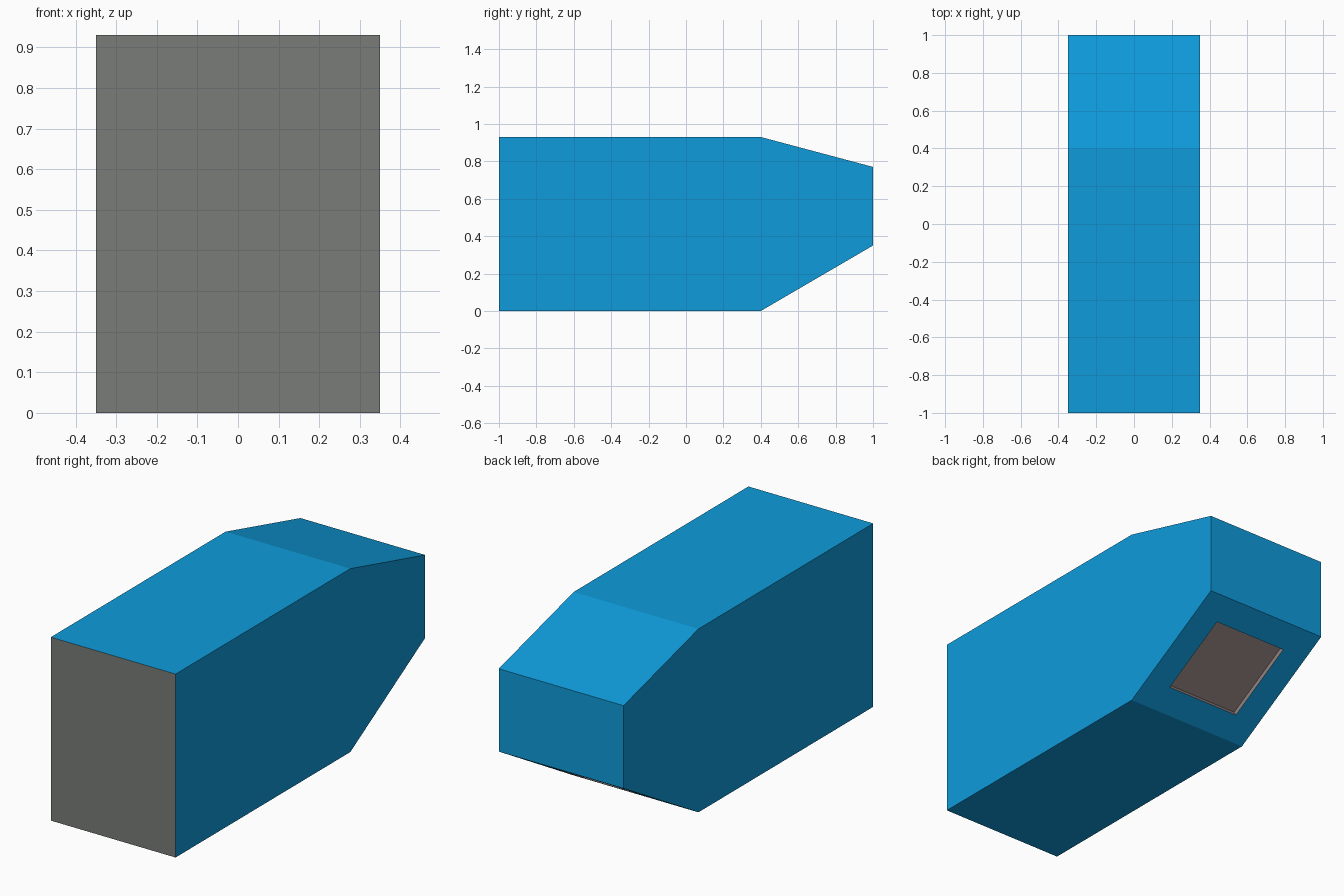
import bpy
import bmesh
from mathutils import Vector

cube = bpy.data.objects.get("Cube")
if cube:
    bpy.data.objects.remove(cube, do_unlink=True)


def make_material(name, colour):
    mat = bpy.data.materials.new(name)
    mat.use_nodes = True
    mat.diffuse_color = (*colour, 1)
    mat.node_tree.nodes["Principled BSDF"].inputs["Base Color"].default_value = (*colour, 1)
    return mat


materials = [
    make_material("bright blue", (0.0044, 0.33, 0.71)),
    make_material("mid grey", (0.19, 0.20, 0.185)),
    make_material("warm grey", (0.29, 0.225, 0.215)),
]
BLUE, GREY, WARM = range(3)

HALF_WIDTH = 0.35
PANEL_MARGIN = 0.14
PANEL_DEPTH = 0.025

# Side profile (y, z), extruded across the width
profile = [(-1, 0), (0.4, 0), (1, 0.35), (1, 0.77), (0.4, 0.93), (-1, 0.93)]
bm = bmesh.new()
side = bm.faces.new([bm.verts.new((-HALF_WIDTH, y, z)) for y, z in profile])
extruded = bmesh.ops.extrude_face_region(bm, geom=[side])
moved = [v for v in extruded["geom"] if isinstance(v, bmesh.types.BMVert)]
bmesh.ops.translate(bm, vec=(2 * HALF_WIDTH, 0, 0), verts=moved)
bmesh.ops.recalc_face_normals(bm, faces=bm.faces)
bm.normal_update()

# Grey front face
for face in bm.faces:
    face.material_index = GREY if face.normal.y < -0.9 else BLUE

# Recessed panel in the sloped underside
slope = next(f for f in bm.faces if f.normal.z < -0.3 and f.normal.y > 0.3)
inward = -slope.normal.copy()
bmesh.ops.inset_region(bm, faces=[slope], thickness=PANEL_MARGIN, use_even_offset=True)
walls = bmesh.ops.inset_region(bm, faces=[slope], thickness=0, depth=0)["faces"]
bmesh.ops.translate(bm, vec=Vector(inward) * PANEL_DEPTH, verts=slope.verts)
for face in [slope, *walls]:
    face.material_index = WARM
bm.normal_update()

mesh = bpy.data.meshes.new("body")
bm.to_mesh(mesh)
bm.free()
for mat in materials:
    mesh.materials.append(mat)
body = bpy.data.objects.new("body", mesh)
bpy.context.collection.objects.link(body)
